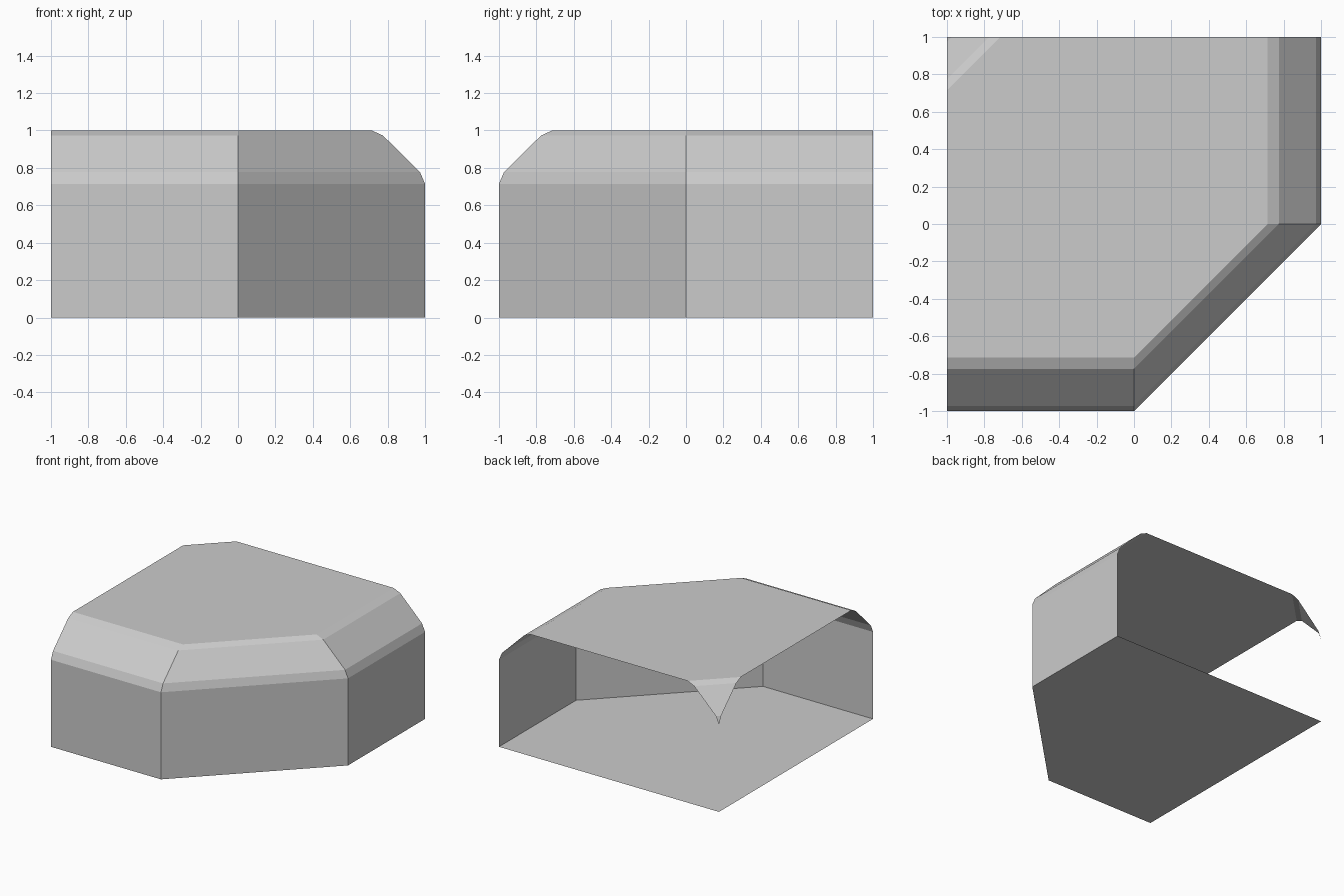
import bpy, bmesh

if "Cube" in bpy.data.objects:
    bpy.data.objects.remove(bpy.data.objects["Cube"], do_unlink=True)

# Material
grey = bpy.data.materials.new("plain_grey")
grey.use_nodes = True
colour = (0.6, 0.6, 0.6, 1)
grey.diffuse_color = colour
grey.node_tree.nodes["Principled BSDF"].inputs["Base Color"].default_value = colour

# Rounded shoulder as (inset, height)
SHOULDER = [(0, 0.715), (0.027, 0.778), (0.225, 0.973), (0.285, 1)]


def outer_path(d):
    """Front, diagonal and side wall line, inset by d."""
    return [(-1, d - 1), (0, d - 1), (1 - d, 0), (1 - d, 1)]


def tip_path(d):
    """Back corner line, inset by d."""
    return [(d - 1, 1), (-1, 1 - d)]


def make_part(name, build):
    bm = bmesh.new()
    build(bm)
    bmesh.ops.remove_doubles(bm, verts=bm.verts, dist=0.0001)
    mesh = bpy.data.meshes.new(name)
    bm.to_mesh(mesh)
    bm.free()
    mesh.materials.append(grey)
    obj = bpy.data.objects.new(name, mesh)
    bpy.context.collection.objects.link(obj)


def loft(bm, path, profile):
    """Join the path at each profile step with strips of faces."""
    rows = [[bm.verts.new((x, y, z)) for x, y in path(d)] for d, z in profile]
    for low, high in zip(rows, rows[1:]):
        for i in range(len(low) - 1):
            corners = [low[i], low[i + 1], high[i + 1], high[i]]
            if (low[i].co - low[i + 1].co).length < 0.0001:
                corners.pop(0)
            bm.faces.new(corners)


def flat(bm, points, z):
    return bm.faces.new([bm.verts.new((x, y, z)) for x, y in points])


# Open-sided shell: walls, shoulder, hanging corner tip, roof and floor
make_part("walls", lambda bm: loft(bm, outer_path, [(0, 0), SHOULDER[0]]))
make_part("shoulder", lambda bm: loft(bm, outer_path, SHOULDER))
make_part("corner_tip", lambda bm: loft(bm, tip_path, SHOULDER))
inset, top = SHOULDER[-1]
make_part("roof", lambda bm: flat(bm, outer_path(inset) + tip_path(inset), top))
make_part("floor", lambda bm: flat(bm, outer_path(0) + [(-1, 1)], 0).normal_flip())
